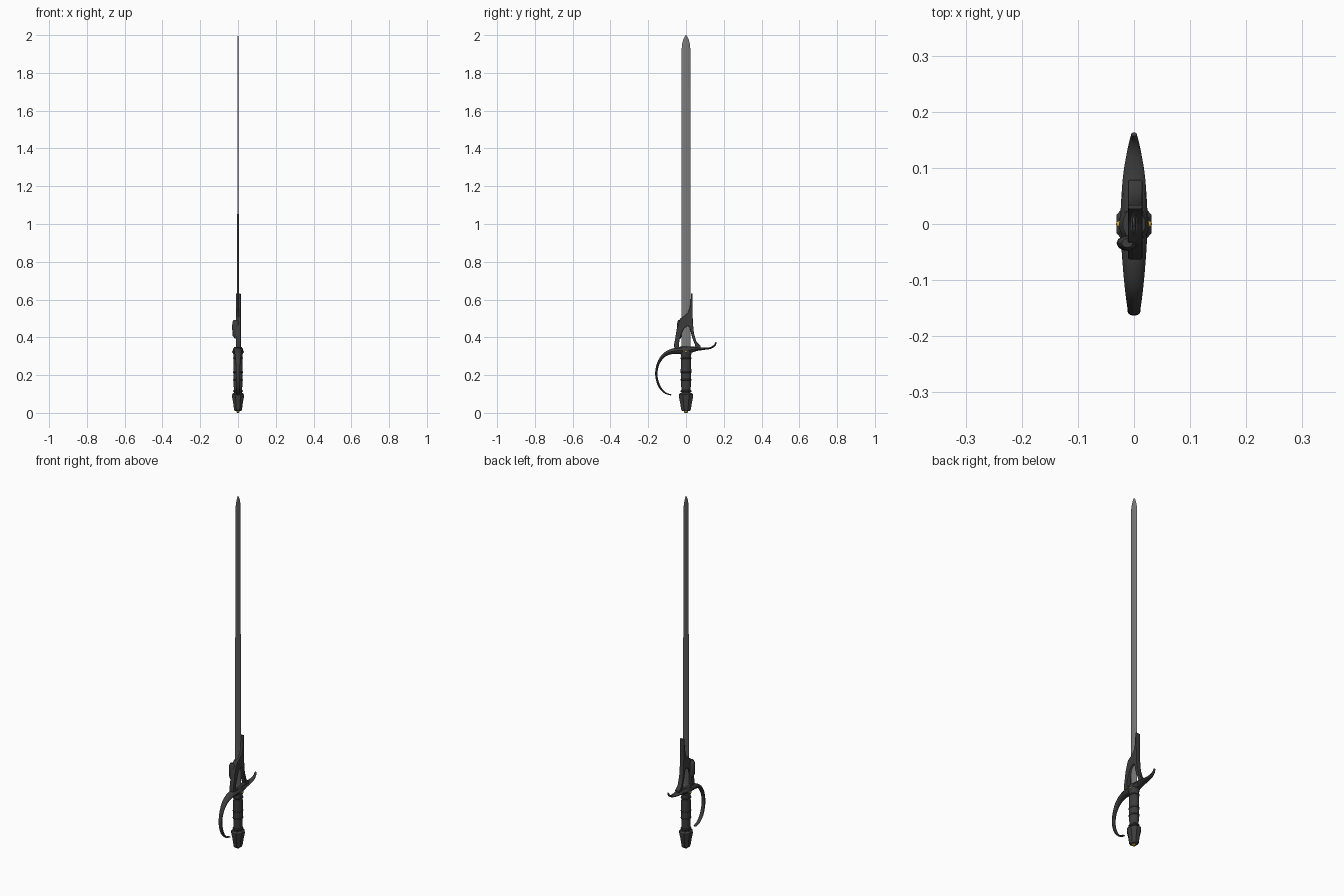
import bpy, bmesh, math
from mathutils import Vector

if "Cube" in bpy.data.objects:
    bpy.data.objects.remove(bpy.data.objects["Cube"])


def mat(name, c):
    m = bpy.data.materials.new(name)
    m.diffuse_color = (*c, 1)
    m.use_nodes = True
    m.node_tree.nodes["Principled BSDF"].inputs["Base Color"].default_value = m.diffuse_color
    return m


DARK = mat("dark_iron", (0.045, 0.045, 0.045))
STEEL = mat("steel", (0.2, 0.2, 0.2))
GOLD = mat("gold", (0.6, 0.4, 0.05))


def finish(bm, name, m, smooth=35):
    bmesh.ops.recalc_face_normals(bm, faces=bm.faces)
    me = bpy.data.meshes.new(name)
    bm.to_mesh(me)
    bm.free()
    ob = bpy.data.objects.new(name, me)
    bpy.context.collection.objects.link(ob)
    me.materials.append(m)
    if smooth:
        bpy.ops.object.select_all(action='DESELECT')
        ob.select_set(True)
        bpy.context.view_layer.objects.active = ob
        bpy.ops.object.shade_smooth_by_angle(angle=math.radians(smooth))
    return ob


def skin(rings, name, m, smooth=35):
    """Join a list of equal vertex rings into a capped solid."""
    bm = bmesh.new()
    vs = [[bm.verts.new(p) for p in r] for r in rings]
    n = len(vs[0])
    for a, b in zip(vs, vs[1:]):
        for i in range(n):
            j = (i + 1) % n
            bm.faces.new((a[i], a[j], b[j], b[i]))
    bm.faces.new(vs[0])
    bm.faces.new(vs[-1])
    return finish(bm, name, m, smooth)


def turned(name, prof, m, sides=16, phase=0.0, smooth=35, cx=0, cy=0):
    """Elliptical stack; prof rows are z, half x, half y."""
    ang = [2 * math.pi * (i + phase) / sides for i in range(sides)]
    return skin([[(cx + rx * math.cos(a), cy + ry * math.sin(a), z) for a in ang]
                 for z, rx, ry in prof], name, m, smooth)


def swept(name, rows, m, sides=12, sub=6):
    """Tapered bar in the y-z plane; rows are y, z, half thickness, half x."""
    P = [Vector(r) for r in rows]
    P = [2 * P[0] - P[1]] + P + [2 * P[-1] - P[-2]]
    pts = []
    for k in range(1, len(P) - 2):
        a, b, c, d = P[k - 1:k + 3]
        for s in range(sub):
            t = s / sub
            pts.append(0.5 * (2 * b + (c - a) * t + (2 * a - 5 * b + 4 * c - d) * t * t
                              + (3 * b - a - 3 * c + d) * t ** 3))
    pts.append(P[-2])
    rings = []
    for i, p in enumerate(pts):
        q, r = pts[max(i - 1, 0)], pts[min(i + 1, len(pts) - 1)]
        t = Vector((r[0] - q[0], r[1] - q[1])).normalized()
        rings.append([(p[3] * math.cos(a), p[0] - t.y * p[2] * math.sin(a),
                       p[1] + t.x * p[2] * math.sin(a))
                      for a in (2 * math.pi * j / sides for j in range(sides))])
    return skin(rings, name, m)


# Blade: flat hexagonal section with bevelled edges and a rounded point
rings = []
for z, w, t in [(0.33, .025, .0042), (1.0, .025, .004), (1.92, .0235, .0035), (1.95, .021, .0032),
                (1.975, .015, .003), (1.99, .008, .002), (2.0, .001, .0005)]:
    rings.append([(0, -w, z), (t, -w * .5, z), (t, w * .5, z),
                  (0, w, z), (-t, w * .5, z), (-t, -w * .5, z)])
skin(rings, "blade", STEEL, 5)

# Pommel with faceted sides and its gold peen button
turned("pommel", [(.01, .018, .022), (.018, .023, .028), (.055, .028, .034), (.085, .034, .041),
                  (.097, .034, .041), (.106, .027, .031)], DARK, 8, .5, 20)
turned("peen_button", [(0, .005, .006), (.004, .009, .01), (.014, .009, .01)], GOLD)

# Grip and wrapped rings
turned("grip", [(.1, .021, .023), (.15, .023, .026), (.22, .0245, .028),
                (.28, .023, .027), (.33, .023, .027)], DARK, 20)
for i, z in enumerate((.115, .175, .215, .29)):
    turned(f"grip_ring_{i}", [(z - .005, .023, .026), (z - .002, .026, .0295),
                              (z + .002, .026, .0295), (z + .005, .023, .026)], DARK, 20)

# Guard: knuckle bow running into the upswept quillon
swept("knuckle_bow_and_quillon", [
    (-.078, .095, .003, .008), (-.112, .107, .004, .010), (-.142, .143, .006, .011),
    (-.157, .20, .006, .011), (-.148, .258, .007, .012), (-.118, .304, .010, .016),
    (-.075, .325, .014, .020), (-.03, .330, .018, .023), (.015, .333, .018, .024),
    (.055, .338, .011, .022), (.09, .339, .006, .019), (.126, .343, .005, .013),
    (.149, .355, .005, .008), (.160, .373, .004, .005)], DARK)
turned("guard_block", [(.298, .022, .022), (.312, .026, .03), (.338, .027, .036),
                       (.35, .02, .028)], DARK, 12, .5)

# Rivets on both faces of the guard
for sx in (-1, 1):
    bm = bmesh.new()
    bmesh.ops.create_uvsphere(bm, u_segments=12, v_segments=8, radius=.006)
    bmesh.ops.translate(bm, verts=bm.verts, vec=(sx * .026, 0, .324))
    finish(bm, f"guard_rivet_{'left' if sx < 0 else 'right'}", GOLD)

# Blade collar: pierced plate with two legs and a tall spike
outline = [(-.04, .335), (-.062, .345), (-.063, .362), (-.056, .40), (-.05, .44), (-.036, .487),
           (-.030, .50), (-.005, .516), (.013, .537), (.022, .565), (.025, .60), (.027, .632),
           (.034, .632), (.035, .55), (.036, .48), (.042, .42), (.056, .375), (.078, .355),
           (.076, .343), (.05, .335)]
window = [(-.038, .35), (-.035, .385), (-.024, .42), (-.010, .448), (.010, .462),
          (.019, .455), (.026, .425), (.034, .395), (.046, .365), (.05, .352)]
cu = bpy.data.curves.new("blade_collar", 'CURVE')
cu.dimensions = '2D'
cu.fill_mode = 'BOTH'
cu.extrude = .010
cu.bevel_depth = .003
cu.bevel_resolution = 1
cu.offset = -.003
for loop in (outline, window):
    sp = cu.splines.new('POLY')
    sp.points.add(len(loop) - 1)
    for pt, (y, z) in zip(sp.points, loop):
        pt.co = (y, z, 0, 1)
    sp.use_cyclic_u = True
collar = bpy.data.objects.new("blade_collar", cu)
bpy.context.collection.objects.link(collar)
collar.rotation_euler = (math.pi / 2, 0, math.pi / 2)
collar.location.x = .002
cu.materials.append(DARK)
bpy.ops.object.select_all(action='DESELECT')
collar.select_set(True)
bpy.context.view_layer.objects.active = collar
bpy.ops.object.convert(target='MESH')
bpy.ops.object.shade_smooth_by_angle(angle=math.radians(35))

# Raised lug on the inner face of the collar
turned("collar_lug", [(.395, .006, .007), (.41, .017, .012), (.45, .019, .014),
                      (.48, .018, .012), (.493, .01, .008)], DARK, 12, cx=-.012, cy=-.034)
